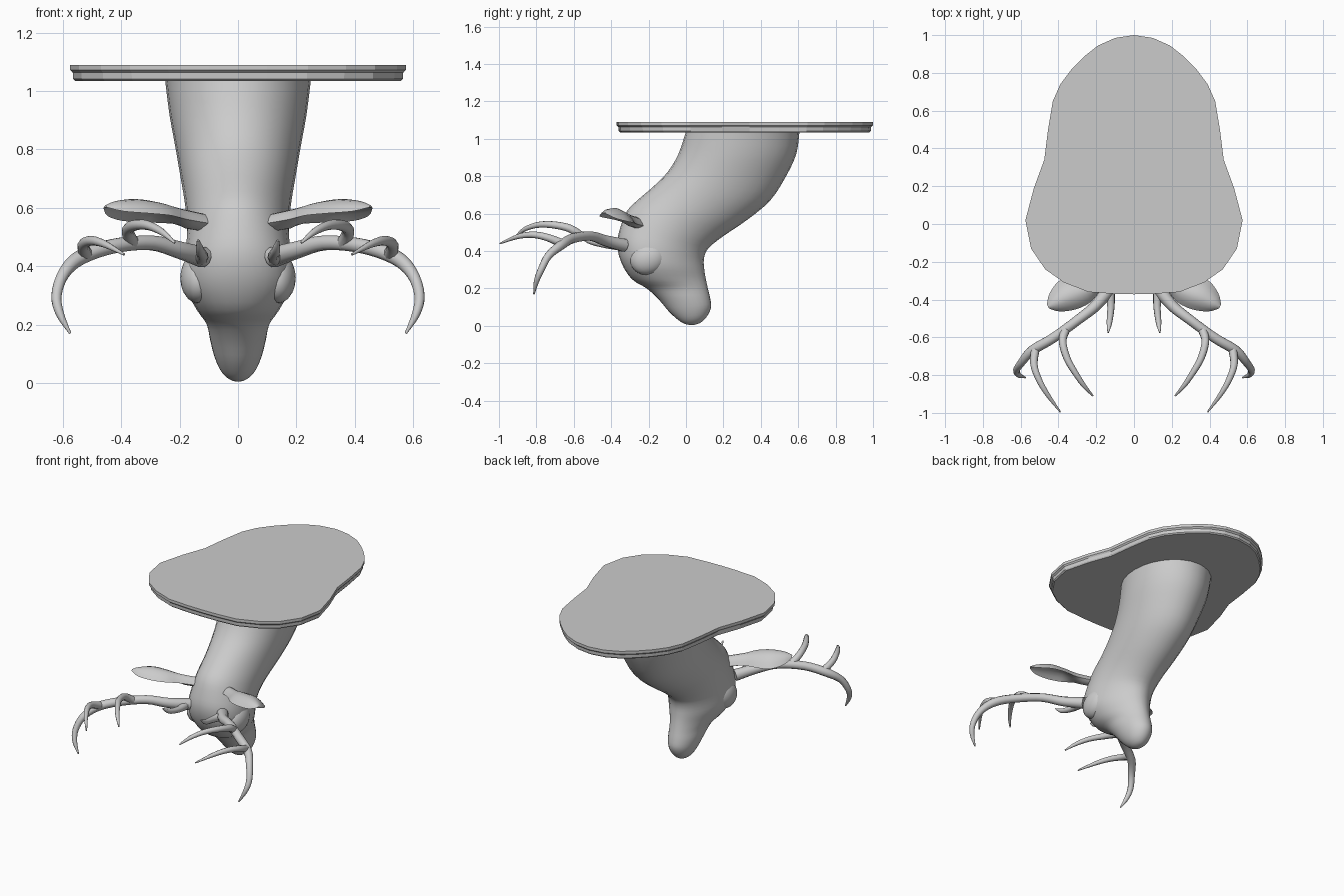
import bpy, bmesh, math
from mathutils import Vector

if "Cube" in bpy.data.objects:
    bpy.data.objects.remove(bpy.data.objects["Cube"])


def resample(rows, steps):
    """Catmull-Rom interpolation of rows of numbers."""
    out = []
    n = len(rows)
    for i in range(n - 1):
        p = [rows[max(0, min(n - 1, i + k))] for k in (-1, 0, 1, 2)]
        for s in range(steps):
            t = s / steps
            out.append([0.5 * (2 * b + (c - a) * t + (2 * a - 5 * b + 4 * c - d) * t * t
                               + (3 * b - a - 3 * c + d) * t ** 3) for a, b, c, d in zip(*p)])
    return out + [list(rows[-1])]


def loft(name, rings, smooth=True, side=1):
    """Skin closed rings of equal length and cap both ends."""
    bm = bmesh.new()
    vs = [[bm.verts.new((p[0] * side, p[1], p[2])) for p in r] for r in rings]
    n = len(vs[0])
    for a, b in zip(vs, vs[1:]):
        for i in range(n):
            j = (i + 1) % n
            bm.faces.new((a[i], a[j], b[j], b[i]))
    bm.faces.new(vs[0])
    bm.faces.new(vs[-1])
    bmesh.ops.recalc_face_normals(bm, faces=bm.faces)
    me = bpy.data.meshes.new(name)
    bm.to_mesh(me)
    bm.free()
    ob = bpy.data.objects.new(name, me)
    bpy.context.collection.objects.link(ob)
    if smooth:
        bpy.context.view_layer.objects.active = ob
        ob.select_set(True)
        bpy.ops.object.shade_smooth_by_angle(angle=math.radians(50))
        ob.select_set(False)
    return ob


def tube(name, pts, side, sides=10):
    """Tapered tube along points (x, y, z, radius)."""
    rows = resample(pts, 4)
    c = [Vector(r[:3]) for r in rows]
    rings = []
    u = None
    for i, r in enumerate(rows):
        d = (c[min(i + 1, len(c) - 1)] - c[max(i - 1, 0)]).normalized()
        u = d.orthogonal() if u is None else u - d * u.dot(d)
        u.normalize()
        v = d.cross(u)
        rings.append([c[i] + r[3] * (u * math.cos(a) + v * math.sin(a))
                      for a in (2 * math.pi * k / sides for k in range(sides))])
    return loft(name, rings, True, side)


# Wall plaque: half outline mirrored, stacked with a stepped rim
half = [(0, 1), (.1, .985), (.19, .945), (.26, .89), (.33, .82), (.39, .74), (.43, .65),
        (.455, .5), (.475, .34), (.53, .19), (.575, .02), (.545, -.13), (.47, -.24),
        (.37, -.31), (.24, -.36), (.1, -.37), (0, -.372)]
outline = half + [(-x, y) for x, y in half[-2:0:-1]]
layers = [(1.035, .972), (1.042, .983), (1.063, .985), (1.066, .99), (1.072, 1), (1.09, 1)]
loft("plaque", [[(x * s, .31 + (y - .31) * s, z) for x, y in outline] for z, s in layers], False)

# Neck and head: (brow-side y, z, throat-side y, z, half width, egg skew)
sections = [
    (.0, 1.04, .607, 1.04, .25, 0), (-.04, .92, .59, .92, .235, 0),
    (-.1, .82, .535, .8, .215, 0), (-.18, .74, .45, .67, .197, 0),
    (-.25, .68, .325, .565, .183, 0), (-.315, .615, .2, .48, .175, .05),
    (-.35, .53, .12, .415, .176, .12), (-.368, .44, .096, .36, .18, .2),
    (-.347, .34, .098, .3, .172, .26), (-.29, .25, .106, .25, .138, .22),
    (-.21, .2, .117, .2, .107, .1), (-.145, .14, .129, .15, .095, .03),
    (-.09, .075, .134, .1, .08, 0), (-.04, .03, .112, .05, .058, 0),
    (-.005, .01, .075, .015, .03, 0), (.025, .004, .035, .004, .004, 0)]
rings = []
for fy, fz, by, bz, w, k in resample(sections, 3):
    ring = []
    for i in range(28):
        a = 2 * math.pi * i / 28
        c, s = math.cos(a), math.sin(a)
        ring.append((w * s * (1 + k * c), (fy + by) / 2 + (fy - by) / 2 * c,
                     (fz + bz) / 2 + (fz - bz) / 2 * c))
    rings.append(ring)
loft("neck_and_head", rings)

# Paths as (x, y, z, radius) for the antler branches
antler = {
    "antler_beam": [(.12, -.33, .43, .036), (.2, -.43, .455, .03), (.3, -.51, .48, .026),
                    (.43, -.605, .468, .026), (.54, -.67, .43, .026), (.597, -.735, .375, .021),
                    (.622, -.775, .3, .018), (.61, -.8, .236, .014), (.575, -.813, .17, .004)],
    "antler_brow_tine": [(.13, -.35, .43, .028), (.122, -.43, .435, .02),
                         (.13, -.52, .455, .015), (.137, -.575, .49, .004)],
    "antler_middle_tine": [(.36, -.555, .475, .024), (.378, -.62, .52, .021), (.355, -.71, .54, .019),
                           (.31, -.79, .54, .016), (.262, -.86, .518, .012), (.217, -.91, .48, .004)],
    "antler_outer_tine": [(.52, -.65, .435, .024), (.53, -.74, .472, .02), (.505, -.82, .487, .017),
                          (.46, -.9, .477, .013), (.39, -.995, .44, .004)]}

# Ear stations: x, y, z, half width, cup height
ear = [(.12, -.26, .54, .045, .04), (.2, -.31, .553, .05, .045), (.27, -.345, .562, .08, .056),
       (.35, -.375, .568, .088, .062), (.42, -.415, .58, .055, .043), (.455, -.437, .6, .012, .008)]

for side, tag in ((1, "right"), (-1, "left")):
    for part, pts in antler.items():
        tube(part + "_" + tag, pts, side)

    # Cupped ear, hollow on the face side
    rings = []
    for x, y, z, w, h in resample(ear, 3):
        fill = max(0, min(.75, (x - .17) * 7))
        top = [(u, h * (1 - u * u)) for u in (-1, -.75, -.4, 0, .4, .75, 1)]
        low = [(u, (h * fill - .02 * (1 - fill)) * (1 - u * u)) for u in (.75, .4, 0, -.4, -.75)]
        rings.append([(x + .49 * u * w, y + .87 * u * w, z + v - .15 * u * w) for u, v in top + low])
    loft("ear_" + tag, rings, True, side)

    # Brow bulge around the eye
    bpy.ops.mesh.primitive_uv_sphere_add(segments=20, ring_count=12, location=(side * .135, -.2, .36))
    ob = bpy.context.object
    ob.name = "eye_brow_" + tag
    ob.scale = (.063, .1, .085)
    ob.rotation_euler = (math.radians(25), 0, 0)
    bpy.ops.object.shade_smooth()
    ob.select_set(False)
